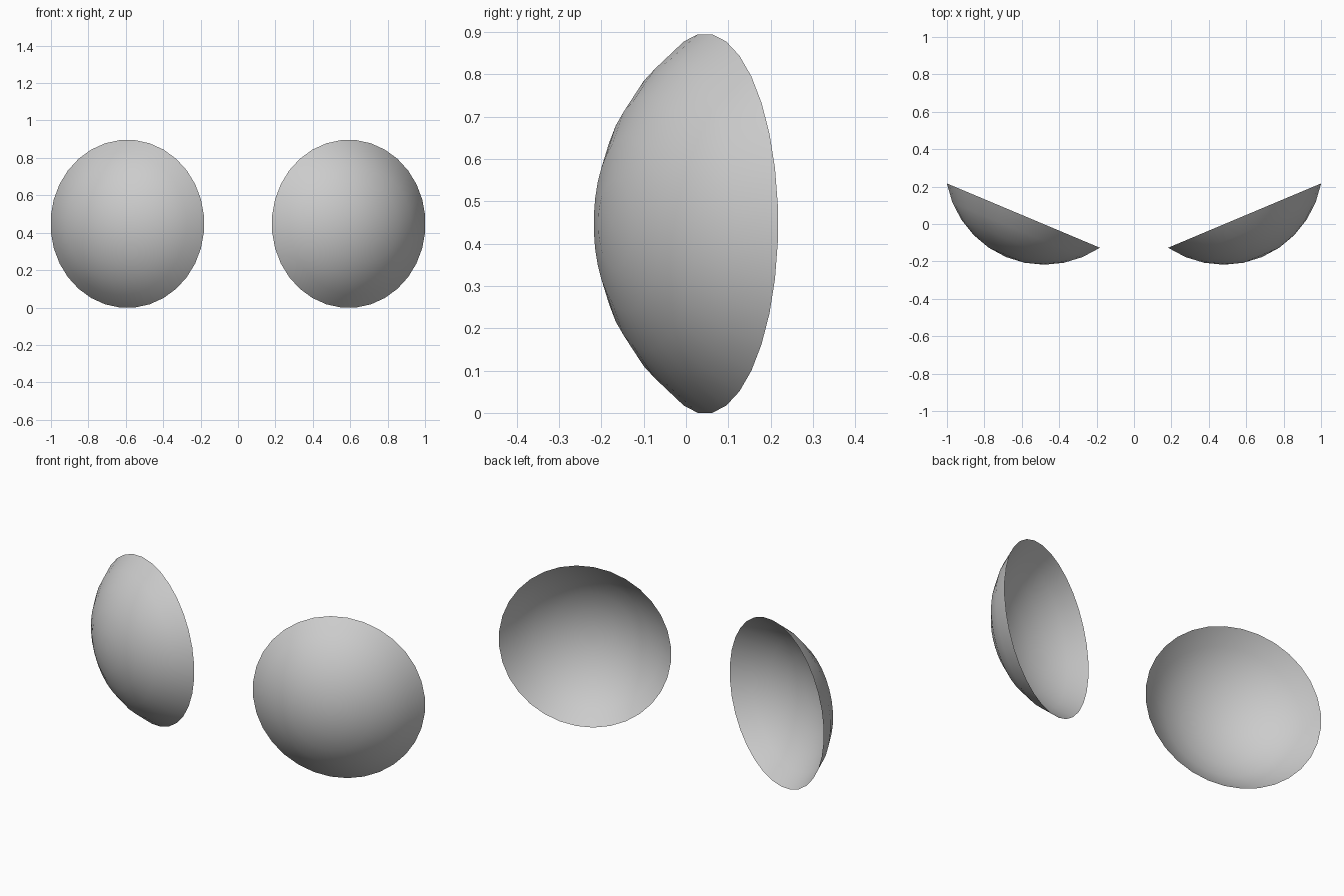
import bpy, bmesh
from math import radians, sin, cos
from mathutils import Matrix

cube = bpy.data.objects.get("Cube")
if cube:
    bpy.data.objects.remove(cube, do_unlink=True)

# Plain grey material
grey = bpy.data.materials.new("plain grey")
grey.use_nodes = True
colour = (0.6, 0.6, 0.6, 1)
grey.diffuse_color = colour
grey.node_tree.nodes["Principled BSDF"].inputs["Base Color"].default_value = colour

SEGMENTS, RINGS, KEPT = 32, 16, 5
HALF_STEP = radians(180 / SEGMENTS)
CAP_ANGLE = radians(180 / RINGS * KEPT)
RIM = 0.4475                      # rim half height
RADIUS = RIM / (sin(CAP_ANGLE) * cos(HALF_STEP))
TURN = radians(22.8)              # outward turn of each lens


def lens(name, side):
    """Open spherical cap, bulging forward and turned outward."""
    bm = bmesh.new()
    bmesh.ops.create_uvsphere(bm, u_segments=SEGMENTS, v_segments=RINGS, radius=RADIUS)
    rim_height = RADIUS * cos(CAP_ANGLE)
    below = [v for v in bm.verts if v.co.z < rim_height - 0.01]
    bmesh.ops.delete(bm, geom=below, context='VERTS')
    place = (Matrix.Diagonal((side, 1, 1, 1))
             @ Matrix.Translation((0.5915, 0.045, RIM))
             @ Matrix.Rotation(TURN, 4, 'Z')
             @ Matrix.Rotation(radians(90), 4, 'X')
             @ Matrix.Diagonal((0.992, 1, 1, 1))
             @ Matrix.Rotation(HALF_STEP, 4, 'Z')
             @ Matrix.Translation((0, 0, -rim_height)))
    bm.transform(place)
    if side < 0:
        bmesh.ops.reverse_faces(bm, faces=bm.faces[:])
    for face in bm.faces:
        face.smooth = True
    mesh = bpy.data.meshes.new(name)
    bm.to_mesh(mesh)
    bm.free()
    mesh.materials.append(grey)
    bpy.context.collection.objects.link(bpy.data.objects.new(name, mesh))


lens("left_lens", 1)
lens("right_lens", -1)
